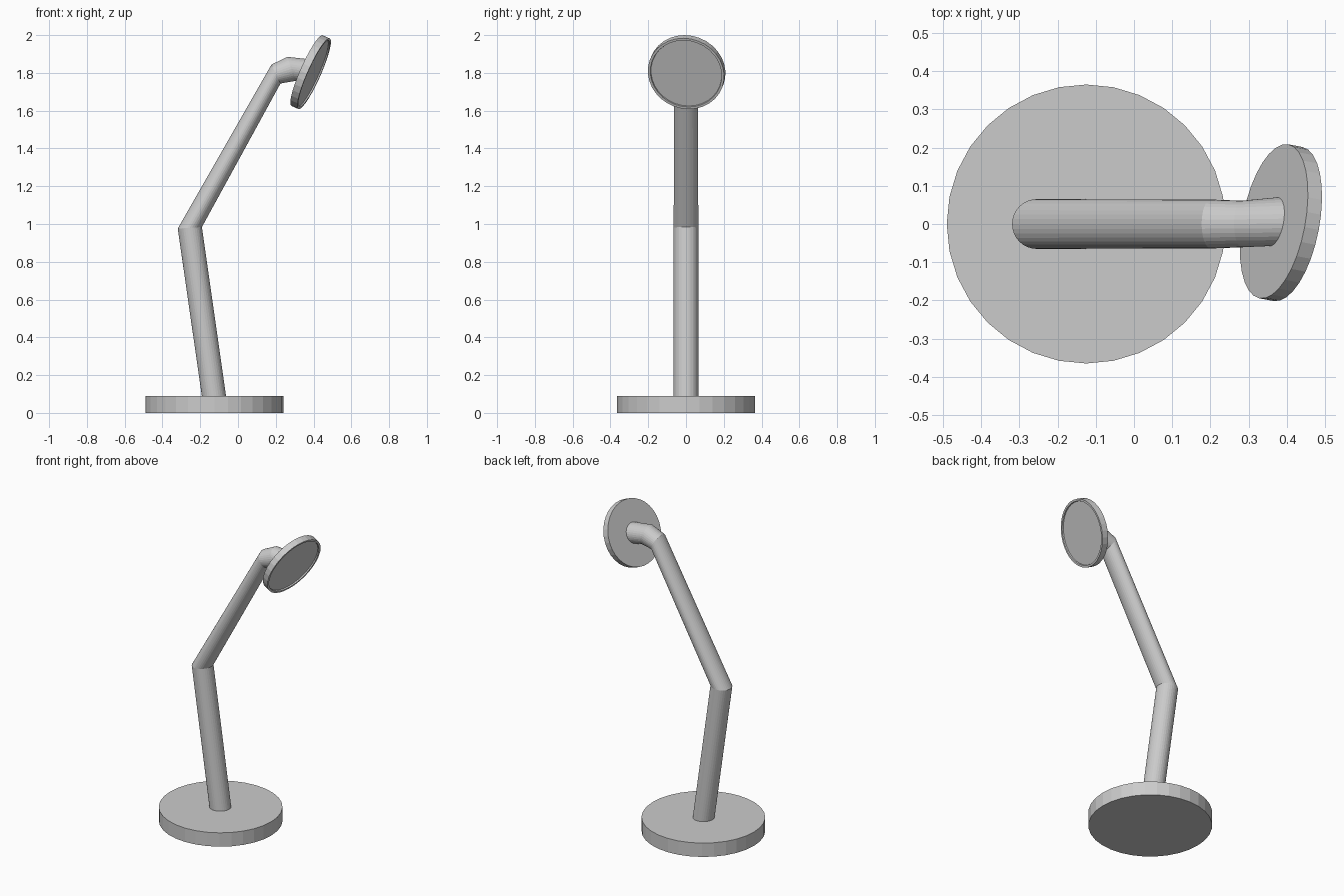
import bpy, bmesh
from math import sin, cos, tau
from mathutils import Vector

if "Cube" in bpy.data.objects:
    bpy.data.objects.remove(bpy.data.objects["Cube"])

SIDES = 32


def loft(name, rings):
    """Skin a capped tube through rings given as (centre, half axis u, half axis v)."""
    bm = bmesh.new()
    loops = []
    for c, u, v in rings:
        c, u, v = Vector(c), Vector(u), Vector(v)
        loops.append([bm.verts.new(c + u * cos(tau * i / SIDES) + v * sin(tau * i / SIDES))
                      for i in range(SIDES)])
    for a, b in zip(loops, loops[1:]):
        for i in range(SIDES):
            j = (i + 1) % SIDES
            bm.faces.new((a[i], a[j], b[j], b[i]))
    bm.faces.new(loops[0][::-1])
    bm.faces.new(loops[-1])
    bmesh.ops.recalc_face_normals(bm, faces=bm.faces)
    mesh = bpy.data.meshes.new(name)
    bm.to_mesh(mesh)
    bm.free()
    obj = bpy.data.objects.new(name, mesh)
    bpy.context.collection.objects.link(obj)
    return obj


# Head frame: axis points out of the lamp face, slightly down and sideways
axis = Vector((0.90, -0.17, -0.40)).normalized()
across = Vector((0, 0, 1)).cross(axis).normalized()
up = axis.cross(across)
head_back = Vector((0.366, 0.007, 1.812))


def head_ring(depth, r):
    return head_back + axis * depth, up * r, across * r


# Round base
loft("base", [((-0.125, 0, z), (0.365, 0, 0), (0, 0.365, 0)) for z in (0, 0.09)])

# Bent arm: one tube with mitred joints
side = (0, 0.065, 0)
loft("arm", [
    ((-0.126, 0, 0.08), (-0.064, 0, 0), side),
    ((-0.255, 0, 0.980), (-0.064, 0, -0.004), side),
    ((0.201, 0, 1.794), (-0.024, 0, 0.050), (0, 0.064, 0)),
    ((0.282, 0, 1.821), (-0.020, 0, 0.064), (0, 0.061, 0)),
    head_ring(0.004, 0.065),
])

# Lamp head: disc with a shallow recessed face
loft("lamp_head", [
    head_ring(0, 0.205),
    head_ring(0.041, 0.205),
    head_ring(0.041, 0.192),
    head_ring(0.033, 0.190),
])
